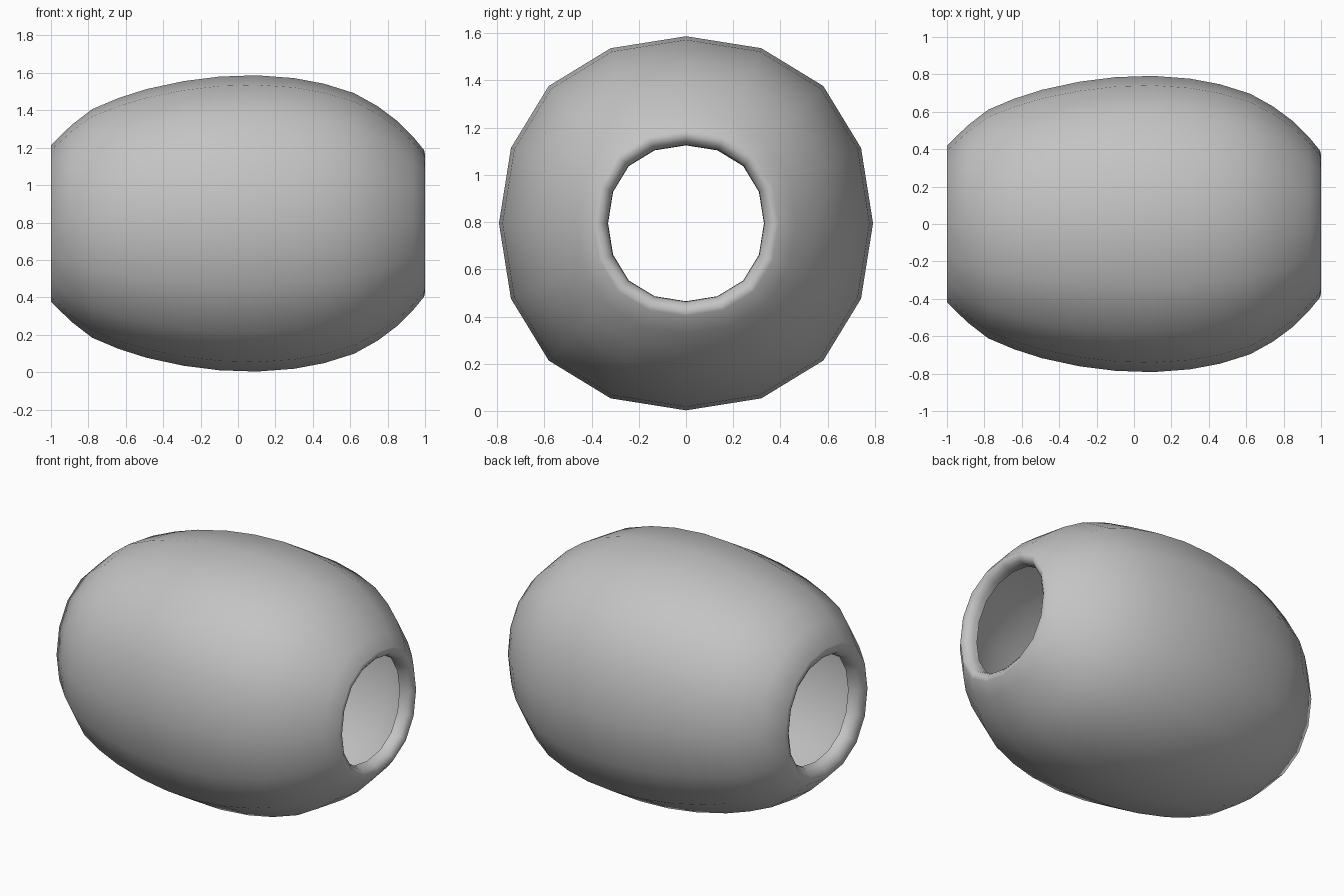
import bpy, bmesh, math

if "Cube" in bpy.data.objects:
    bpy.data.objects.remove(bpy.data.objects["Cube"])

SIDES = 16
CENTRE_Z = 0.795

# (x, radius) from the left lip, over the body, to the right lip
PROFILE = [
    (-0.92, 0.336), (-0.95, 0.34), (-0.98, 0.355), (-0.998, 0.385), (-1.0, 0.419),
    (-0.89, 0.526), (-0.78, 0.611), (-0.64, 0.67), (-0.49, 0.718), (-0.29, 0.761),
    (-0.10, 0.785), (0.10, 0.792), (0.30, 0.777), (0.46, 0.747), (0.62, 0.697),
    (0.746, 0.627), (0.853, 0.547), (0.935, 0.465), (0.995, 0.392), (1.0, 0.37),
    (0.98, 0.343), (0.95, 0.332), (0.92, 0.33),
]


def ring_point(x, radius, i):
    """Point on a slightly squarish ring around the x axis."""
    a = 2 * math.pi * i / SIDES
    r = radius * (1 + 0.038 * math.sin(2 * a) ** 2)
    a += math.radians(0.8) * math.sin(4 * a)
    return (x, r * math.cos(a), CENTRE_Z + r * math.sin(a))


# hollow barrel bead with rolled-in lips
bm = bmesh.new()
rings = [[bm.verts.new(ring_point(x, r, i)) for i in range(SIDES)] for x, r in PROFILE]
for a, b in zip(rings, rings[1:]):
    for i in range(SIDES):
        j = (i + 1) % SIDES
        f = bm.faces.new((a[i], a[j], b[j], b[i]))
        f.smooth = True

# make the body faces point outwards
bm.normal_update()
mid = max(bm.faces, key=lambda f: f.calc_center_median().z)
if mid.normal.z < 0:
    bmesh.ops.reverse_faces(bm, faces=bm.faces[:])

mesh = bpy.data.meshes.new("barrel_bead")
bm.to_mesh(mesh)
bm.free()
bead = bpy.data.objects.new("barrel_bead", mesh)
bpy.context.collection.objects.link(bead)

# single plain grey
grey = bpy.data.materials.new("plain_grey")
grey.diffuse_color = (0.55, 0.55, 0.55, 1)
grey.use_nodes = True
grey.node_tree.nodes["Principled BSDF"].inputs["Base Color"].default_value = grey.diffuse_color
mesh.materials.append(grey)
